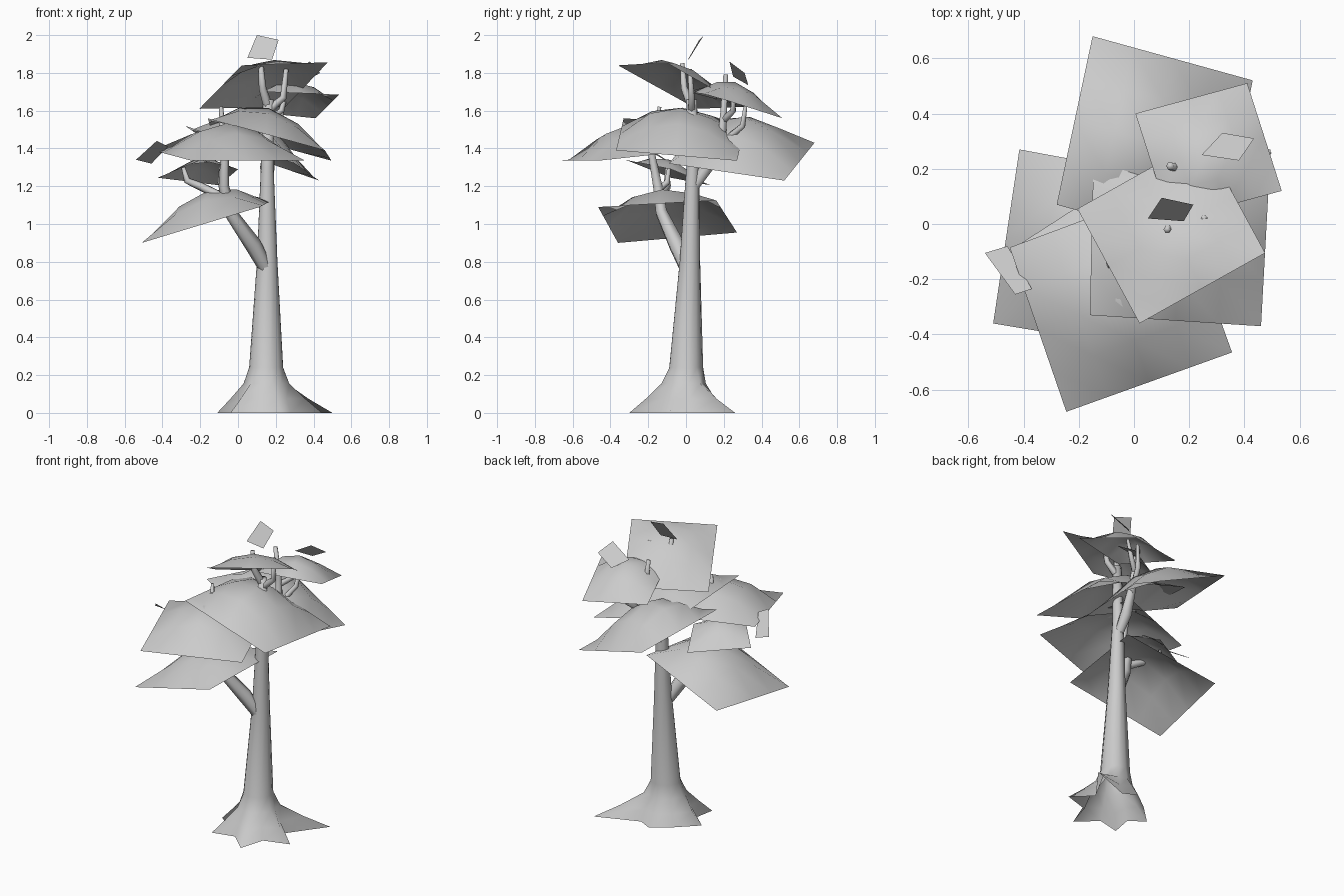
import bpy, bmesh, math
from mathutils import Vector

cube = bpy.data.objects.get("Cube")
if cube:
    bpy.data.objects.remove(cube)

# One plain grey for the whole tree
grey = bpy.data.materials.new("light_grey")
grey.use_nodes = True
grey.diffuse_color = (0.6, 0.6, 0.6, 1)
grey.node_tree.nodes["Principled BSDF"].inputs["Base Color"].default_value = (0.6, 0.6, 0.6, 1)


def finish(name, bm):
    mesh = bpy.data.meshes.new(name)
    bm.to_mesh(mesh)
    bm.free()
    mesh.materials.append(grey)
    for p in mesh.polygons:
        p.use_smooth = True
    obj = bpy.data.objects.new(name, mesh)
    bpy.context.collection.objects.link(obj)


def loft(name, rings):
    """Skin a list of equal-sized point rings and close the end."""
    bm = bmesh.new()
    loops = [[bm.verts.new(p) for p in ring] for ring in rings]
    n = len(rings[0])
    for a, b in zip(loops, loops[1:]):
        for i in range(n):
            j = (i + 1) % n
            bm.faces.new((a[i], a[j], b[j], b[i]))
    bm.faces.new(loops[-1])
    finish(name, bm)


def circle(centre, radius, axis, sides):
    turn = Vector((0, 0, 1)).rotation_difference(axis)
    return [Vector(centre) + turn @ Vector((radius * math.cos(t), radius * math.sin(t), 0))
            for t in (math.tau * i / sides for i in range(sides))]


def limb(name, points, radii, sides=6):
    """Tapered branch through a few points."""
    pts = [Vector(p) for p in points]
    rings = []
    for i, p in enumerate(pts):
        axis = (pts[min(i + 1, len(pts) - 1)] - pts[max(i - 1, 0)]).normalized()
        rings.append(circle(p, radii[i], axis, sides))
    loft(name, rings)


def leaf_card(name, corners, rise, n=4):
    """Square leaf sheet with straight edges and a raised middle."""
    a, b, c, d = (Vector(p) for p in corners)
    bm = bmesh.new()
    grid = []
    for i in range(n + 1):
        u = i / n
        row = []
        for j in range(n + 1):
            v = j / n
            p = a.lerp(b, u).lerp(d.lerp(c, u), v)
            p.z += rise * 16 * u * (1 - u) * v * (1 - v)
            row.append(bm.verts.new(p))
        grid.append(row)
    for i in range(n):
        for j in range(n):
            bm.faces.new((grid[i][j], grid[i + 1][j], grid[i + 1][j + 1], grid[i][j + 1]))
    bmesh.ops.recalc_face_normals(bm, faces=bm.faces)
    finish(name, bm)


# Trunk with flared roots: tips alternate with valleys round the base
tips = [(0.5, 0.26), (0.135, 0.2), (-0.11, -0.01), (-0.04, -0.22), (0.23, -0.3), (0.445, -0.085)]
core = Vector((0.15, -0.01, 0))
base = []
for i, tip in enumerate(tips):
    here, after = (Vector((*t, 0)) - core for t in (tip, tips[(i + 1) % 6]))
    middle = (here.normalized() + after.normalized()).normalized()
    base += [here, middle * 0.18]


def root_ring(amount, radius, z):
    return [core + p.normalized() * (radius + (p.length - radius) * amount) + Vector((0, 0, z)) for p in base]


rings = [root_ring(1, 0.1, 0), root_ring(0.5, 0.12, 0.075), root_ring(0.1, 0.105, 0.155)]
for x, y, z, r in [(0.15, 0.0, 0.24, 0.091), (0.155, 0.02, 0.8, 0.055),
                   (0.155, 0.035, 1.3, 0.034), (0.16, 0.03, 1.66, 0.028)]:
    rings.append([Vector((x, y, z)) + p.normalized() * r for p in base])
loft("trunk", rings)

# Branches
limb("left_crown_branch", [(0.16, 0.03, 1.62), (0.13, -0.01, 1.72), (0.12, -0.02, 1.85)], [0.025, 0.02, 0.013])
limb("right_crown_branch", [(0.17, 0.03, 1.61), (0.24, 0.03, 1.67), (0.255, 0.02, 1.82)], [0.022, 0.018, 0.012])
limb("back_branch", [(0.155, 0.03, 1.18), (0.155, 0.11, 1.3), (0.17, 0.19, 1.46), (0.16, 0.2, 1.6), (0.13, 0.21, 1.79)],
     [0.03, 0.038, 0.026, 0.02, 0.014])
limb("back_twig", [(0.16, 0.2, 1.55), (0.23, 0.25, 1.6), (0.26, 0.25, 1.72)], [0.02, 0.016, 0.01])
limb("outer_back_twig", [(0.165, 0.18, 1.42), (0.22, 0.3, 1.52), (0.24, 0.32, 1.66)], [0.02, 0.017, 0.01])
limb("low_branch", [(0.16, 0.01, 0.74), (0.08, -0.05, 0.89), (-0.04, -0.13, 1.06), (-0.075, -0.15, 1.2),
                    (-0.07, -0.18, 1.36), (-0.09, -0.14, 1.62)], [0.035, 0.045, 0.034, 0.028, 0.022, 0.011])
limb("low_side_twig", [(-0.06, -0.15, 1.13), (-0.2, -0.1, 1.2), (-0.27, -0.1, 1.23), (-0.29, -0.1, 1.3)],
     [0.025, 0.022, 0.018, 0.01])
limb("low_back_twig", [(-0.07, -0.15, 1.18), (-0.09, -0.1, 1.22), (-0.09, -0.09, 1.3)], [0.02, 0.018, 0.01])

# Large domed leaf sheets, corner by corner
leaf_card("top_leaf", [(0.475, -0.105, 1.855), (0.02, -0.36, 1.84), (-0.205, 0.055, 1.61), (0.25, 0.31, 1.62)], 0.105)
leaf_card("back_leaf", [(-0.15, 0.68, 1.43), (0.43, 0.52, 1.23), (0.3, -0.09, 1.32), (-0.28, 0.07, 1.52)], 0.19)
leaf_card("right_leaf", [(0.46, -0.37, 1.39), (0.495, 0.27, 1.335), (-0.145, 0.31, 1.51), (-0.16, -0.33, 1.56)], 0.165)
leaf_card("front_leaf", [(-0.45, -0.085, 1.39), (-0.245, -0.68, 1.335), (0.355, -0.465, 1.335), (0.14, 0.135, 1.4)], 0.17)
leaf_card("low_leaf", [(-0.51, -0.36, 0.9), (-0.415, 0.27, 0.955), (0.18, 0.16, 1.125), (0.115, -0.465, 1.09)], 0.16)

# Smaller domed leaf sheets
leaf_card("high_back_leaf", [(0.41, 0.51, 1.56), (0.535, 0.12, 1.685), (0.13, 0.01, 1.7), (0.005, 0.4, 1.6)], 0.115)
leaf_card("middle_leaf", [(-0.425, -0.08, 1.245), (-0.2, -0.32, 1.34), (0.0, -0.08, 1.29), (-0.1, 0.13, 1.205)], 0.07)

# Little flat leaf cards
leaf_card("crown_tip_leaf", [(0.05, 0.02, 1.88), (0.1, 0.095, 2.0), (0.215, 0.07, 1.975), (0.18, 0.01, 1.87)], 0, 1)
leaf_card("back_tip_leaf", [(0.245, 0.25, 1.78), (0.32, 0.33, 1.735), (0.435, 0.31, 1.8), (0.38, 0.23, 1.86)], 0, 1)
leaf_card("side_tip_leaf", [(-0.54, -0.105, 1.34), (-0.43, -0.255, 1.44), (-0.37, -0.235, 1.41), (-0.458, -0.08, 1.32)], 0, 1)
